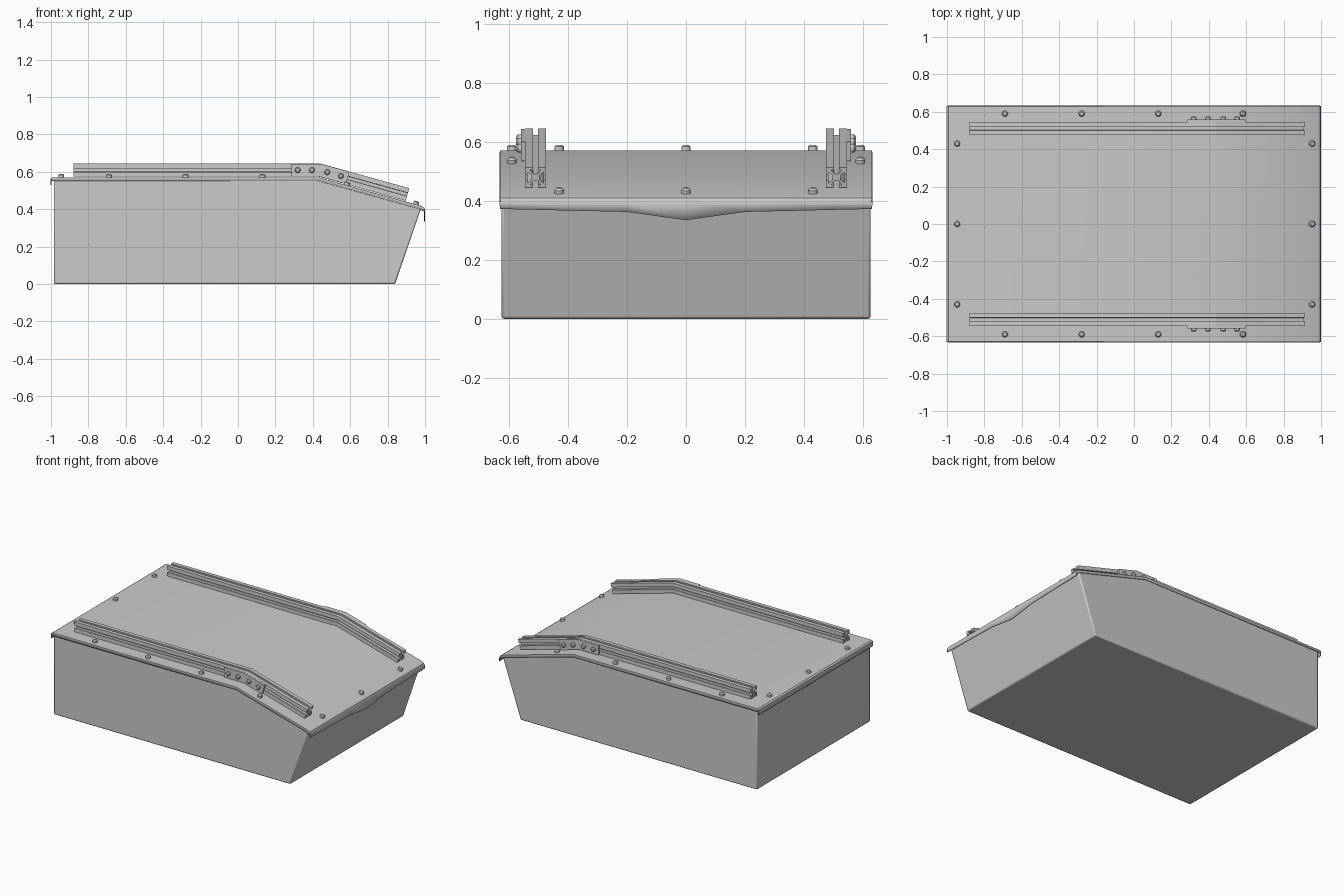
import bpy, bmesh, math
from mathutils import Matrix, Vector

if "Cube" in bpy.data.objects:
    bpy.data.objects.remove(bpy.data.objects["Cube"])

BEND_X, TOP_Z, SLOPE = 0.43, 0.568, -0.278
ANGLE = math.atan(-SLOPE)


def finish(name, bm, smooth=True):
    bmesh.ops.recalc_face_normals(bm, faces=bm.faces[:])
    mesh = bpy.data.meshes.new(name)
    bm.to_mesh(mesh)
    bm.free()
    ob = bpy.data.objects.new(name, mesh)
    bpy.context.collection.objects.link(ob)
    if smooth:
        bpy.ops.object.select_all(action='DESELECT')
        bpy.context.view_layer.objects.active = ob
        ob.select_set(True)
        bpy.ops.object.shade_smooth_by_angle(angle=math.radians(35))
    return ob


def prism(name, points, offset, smooth=True):
    """Closed polygon pushed along an offset vector."""
    bm = bmesh.new()
    face = bm.faces.new([bm.verts.new(p) for p in points])
    ext = bmesh.ops.extrude_face_region(bm, geom=[face])
    moved = [g for g in ext['geom'] if isinstance(g, bmesh.types.BMVert)]
    bmesh.ops.translate(bm, verts=moved, vec=offset)
    return finish(name, bm, smooth)


def surface_z(x):
    return TOP_Z + max(0, x - BEND_X) * SLOPE


def mirror_y(ob):
    m = ob.modifiers.new("mirror", 'MIRROR')
    m.use_axis = (False, True, False)


# Tub body
outline = [(-0.985, 0), (0.84, 0), (0.98, 0.408), (BEND_X, 0.56), (-0.985, 0.56)]
body = prism("tub_body", [(x, -0.625, z) for x, z in outline], Vector((0, 1.25, 0)))
bev = body.modifiers.new("bevel", 'BEVEL')
bev.width, bev.segments = 0.008, 2

# Fitted cover with hanging flaps, pointed at the front
profile = [(-1.0, 0.53), (-1.0, 0.562), (-0.992, TOP_Z), (BEND_X, TOP_Z),
           (0.975, 0.417), (0.993, 0.407), (0.998, 0.395), (0.998, 0.372)]
columns = [(-0.63, 0.018, 0), (-0.628, 0, 0), (-0.2, 0, 0.01), (0, 0, 0.038),
           (0.2, 0, 0.01), (0.628, 0, 0), (0.63, 0.018, 0)]
bm = bmesh.new()
rows = []
for i, (x, z) in enumerate(profile):
    row = []
    for y, side_drop, tip_drop in columns:
        dz = side_drop if 1 < i < 6 else 0
        if i == len(profile) - 1:
            dz = tip_drop
        row.append(bm.verts.new((x, y, z - dz)))
    rows.append(row)
for a, b in zip(rows, rows[1:]):
    for j in range(len(columns) - 1):
        bm.faces.new((a[j], a[j + 1], b[j + 1], b[j]))
cover = finish("cover", bm)
sol = cover.modifiers.new("thickness", 'SOLIDIFY')
sol.thickness, sol.offset = 0.005, 0

# Slotted rail section: one side repeated four times
side = [(-0.035, 0.035), (-0.009, 0.035), (-0.009, 0.027), (-0.019, 0.027),
        (-0.008, 0.013), (0.008, 0.013), (0.019, 0.027), (0.009, 0.027), (0.009, 0.035)]
section = []
for k in range(4):
    c, s = math.cos(-k * math.pi / 2), math.sin(-k * math.pi / 2)
    section += [(u * c - v * s, u * s + v * c) for u, v in side]


def rail(name, start, end, cut_start, cut_end):
    d = (end - start).normalized()
    up = Vector((-d.z, 0, d.x))
    pts = [start + Vector((0, u, 0)) + up * v + d * (cut_start * v) for u, v in section]
    bm = bmesh.new()
    a = [bm.verts.new(p) for p in pts]
    b = [bm.verts.new(p + (end - start) + d * ((cut_end - cut_start) * v))
         for p, (u, v) in zip(pts, section)]
    n = len(a)
    for i in range(n):
        bm.faces.new((a[i], a[(i + 1) % n], b[(i + 1) % n], b[i]))
    bm.faces.new(a)
    bm.faces.new(b)
    mirror_y(finish(name, bm, False))


miter = math.tan(ANGLE / 2)
joint = Vector((0.437, 0.51, 0.609))
slope_dir = Vector((math.cos(ANGLE), 0, -math.sin(ANGLE)))
rail("flat_rail", Vector((-0.88, 0.51, 0.609)), joint, 0, miter)
rail("sloped_rail", joint, joint + slope_dir * 0.487, -miter, 0)

# Bent joining bracket on the outside of each rail
h = 0.034
e = joint + slope_dir * 0.155
n = Vector((math.sin(ANGLE), 0, math.cos(ANGLE))) * h
plate = [(0.285, 0.609 - h), (joint.x - h * miter, 0.609 - h), (e.x - n.x, e.z - n.z),
         (e.x + n.x, e.z + n.z), (joint.x + h * miter, 0.609 + h), (0.285, 0.609 + h)]
bracket = prism("joining_bracket", [(x, 0.545, z) for x, z in plate], Vector((0, 0.014, 0)))
mirror_y(bracket)


def stud(bm, base, axis, radius, height):
    """Short domed button along an axis."""
    rot = Vector(axis).to_track_quat('Z', 'Y').to_matrix().to_4x4()
    place = Matrix.Translation(base) @ rot
    bmesh.ops.create_cone(bm, cap_ends=True, segments=16, radius1=radius, radius2=radius,
                          depth=height * 0.7,
                          matrix=place @ Matrix.Translation((0, 0, height * 0.35)))
    bmesh.ops.create_cone(bm, cap_ends=True, segments=16, radius1=radius, radius2=radius * 0.6,
                          depth=height * 0.3,
                          matrix=place @ Matrix.Translation((0, 0, height * 0.85)))


# Bracket bolts
bm = bmesh.new()
for t in (-0.118, -0.042):
    stud(bm, joint + Vector((t, 0.047, 0)), (0, 1, 0), 0.015, 0.018)
for t in (0.042, 0.118):
    stud(bm, joint + slope_dir * t + Vector((0, 0.047, 0)), (0, 1, 0), 0.015, 0.018)
mirror_y(finish("bracket_bolts", bm))

# Snap buttons round the cover edge
spots = [(x, y) for x in (-0.69, -0.28, 0.13, 0.58) for y in (-0.59, 0.59)]
spots += [(x, y) for x in (-0.945, 0.95) for y in (-0.43, 0, 0.43)]
bm = bmesh.new()
for x, y in spots:
    axis = (math.sin(ANGLE), 0, math.cos(ANGLE)) if x > BEND_X else (0, 0, 1)
    stud(bm, Vector((x, y, surface_z(x))), axis, 0.016, 0.021)
finish("snap_buttons", bm)
